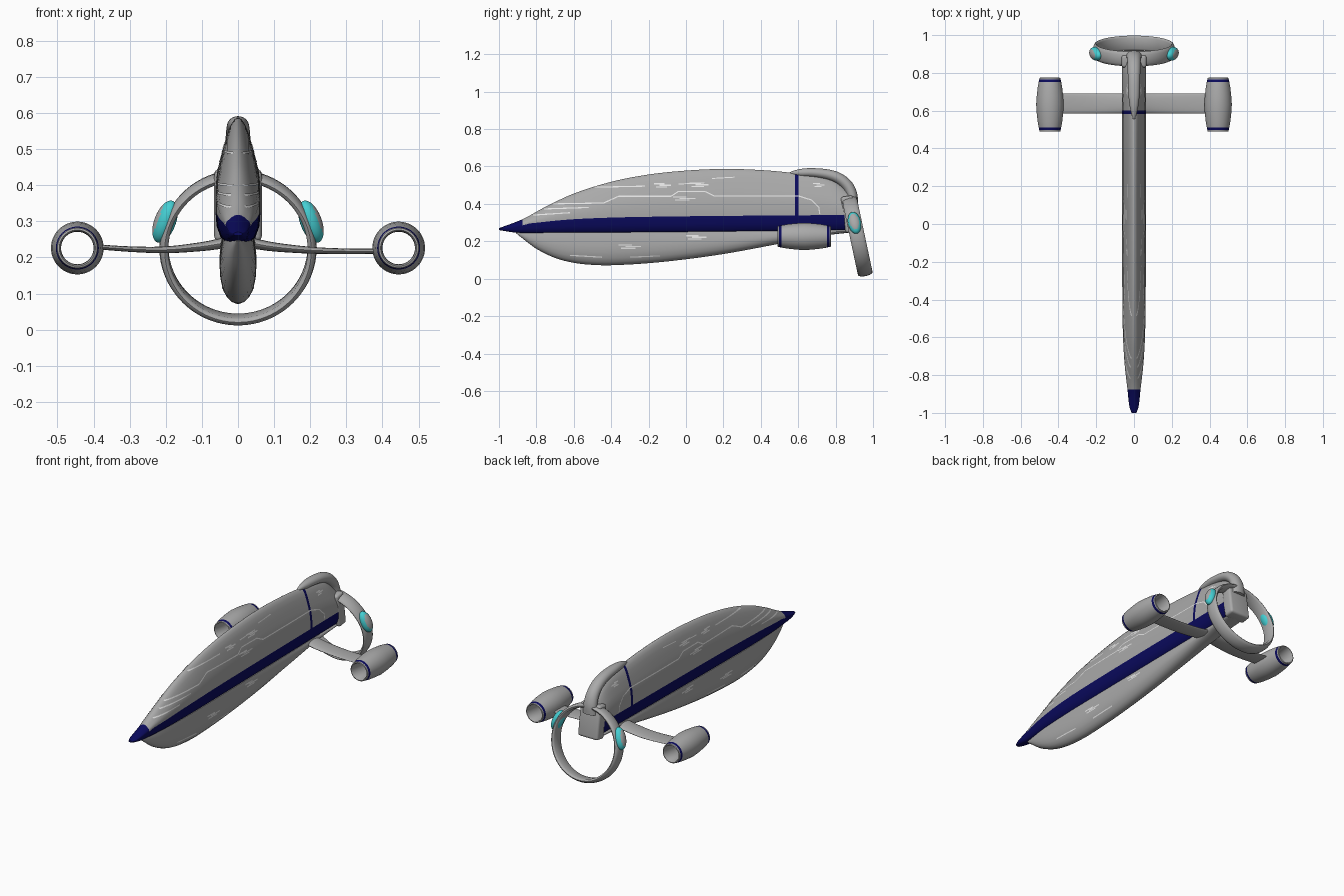
import bpy, bmesh, math
from mathutils import Matrix, Vector

if "Cube" in bpy.data.objects:
    bpy.data.objects.remove(bpy.data.objects["Cube"])

def material(name, rgb):
    m = bpy.data.materials.new(name)
    m.diffuse_color = (*rgb, 1)
    m.use_nodes = True
    m.node_tree.nodes["Principled BSDF"].inputs["Base Color"].default_value = m.diffuse_color
    return m

GREY = material("hull_grey", (0.40, 0.40, 0.40))
NAVY = material("navy_blue", (0.003, 0.003, 0.11))
CYAN = material("cyan", (0.06, 0.62, 0.65))
PALE = material("pale_line", (0.78, 0.78, 0.78))

def finish(name, bm, mats, angle=40, normals=True):
    if normals:
        bmesh.ops.recalc_face_normals(bm, faces=bm.faces[:])
    me = bpy.data.meshes.new(name)
    bm.to_mesh(me)
    bm.free()
    for m in mats:
        me.materials.append(m)
    me.shade_smooth()
    me.set_sharp_from_angle(angle=math.radians(angle))
    ob = bpy.data.objects.new(name, me)
    bpy.context.collection.objects.link(ob)
    return ob

def curve(pts):
    """Smooth height curve through (y, value) points."""
    def slope(i):
        a, b = pts[max(i - 1, 0)], pts[min(i + 1, len(pts) - 1)]
        return (b[1] - a[1]) / (b[0] - a[0])
    def f(y):
        y = min(max(y, pts[0][0]), pts[-1][0])
        i = max(k for k in range(len(pts) - 1) if pts[k][0] <= y)
        (x0, a), (x1, b) = pts[i], pts[i + 1]
        h = x1 - x0
        t = (y - x0) / h
        return (a * (1 + 2 * t) * (1 - t) ** 2 + h * slope(i) * t * (1 - t) ** 2
                + b * t * t * (3 - 2 * t) + h * slope(i + 1) * t * t * (t - 1))
    return f

def loft(name, rings, mats, rule=None, closed=False, angle=40):
    """Skin a list of point rings; rule(face centre) gives the material index."""
    bm = bmesh.new()
    vs = [[bm.verts.new(p) for p in r] for r in rings]
    n = len(vs[0])
    pairs = list(zip(vs, vs[1:])) + ([(vs[-1], vs[0])] if closed else [])
    for a, b in pairs:
        for j in range(n):
            k = (j + 1) % n
            bm.faces.new((a[j], a[k], b[k], b[j]))
    if not closed:
        bm.faces.new(vs[0])
        bm.faces.new(vs[-1])
    if rule:
        for f in bm.faces:
            f.material_index = rule(f.calc_center_median())
    return finish(name, bm, mats, angle)

def lathe(name, profile, mats, rule=None, n=64, angle=40):
    """Spin a closed (radius, y) profile around the y axis."""
    rings = []
    for i in range(n):
        a = 2 * math.pi * i / n
        rings.append([(r * math.cos(a), y, r * math.sin(a)) for r, y in profile])
    return loft(name, rings, mats, rule, True, angle)

# ---- hull shape curves
top = curve([(-1, .270), (-.87, .320), (-.75, .385), (-.6, .455), (-.4, .518), (-.2, .557), (0, .578),
             (.2, .587), (.4, .581), (.55, .568), (.7, .550), (.8, .518), (.87, .465)])
stripe = curve([(-1, .28), (-.87, .292), (-.6, .318), (-.2, .331), (.87, .341)])
base = curve([(-1, .260), (-.9, .246), (-.5, .243), (.87, .256)])
wide = curve([(-1, .012), (-.97, .024), (-.88, .034), (-.75, .049), (-.6, .058), (-.4, .062), (.87, .063)])
keel = curve([(-.91, .244), (-.87, .212), (-.8, .160), (-.7, .111), (-.6, .085), (-.5, .074), (-.4, .072),
              (-.2, .083), (0, .104), (.2, .132), (.4, .168), (.6, .207), (.75, .232), (.87, .246)])
kwide = curve([(-.91, .006), (-.85, .021), (-.75, .036), (-.6, .046), (-.4, .051), (.87, .049)])

def split(y):
    return min(stripe(y), base(y) + .55 * (top(y) - base(y)))

def upper_rows(y):
    b, s, t, w = base(y), split(y), top(y), wide(y)
    low = [(w * k, b + (s - b) * u) for u, k in ((0, .55), (.15, .78), (.5, .95))]
    high = [(w * k, s + (t - s) * u) for u, k in ((0, 1), (.2, 1), (.4, .92), (.55, .78), (.68, .64),
                                                 (.82, .48), (.92, .32), (.98, .16), (1, .05))]
    return low + high

def lower_rows(y):
    b, t, w = keel(y), base(y) + .004, kwide(y)
    return [(w * k, b + (t - b) * u) for u, k in ((0, .08), (.03, .35), (.1, .6), (.22, .82), (.4, .96),
                                                 (.6, 1), (.85, .93), (1, .85))]

def hull_ring(rows, y):
    r = rows(y)
    return [(x, y, z) for x, z in r] + [(-x, y, z) for x, z in reversed(r)]

# ---- upper hull with navy nose, side stripe and rear band
ys = sorted([-1 + 1.87 * i / 80 for i in range(81)] + [-.875, -.985, -.994, .583, .601])
def upper_rule(c):
    return 1 if c.y < -.875 or c.z < split(c.y) or .583 < c.y < .601 else 0
loft("upper_hull", [hull_ring(upper_rows, y) for y in ys], [GREY, NAVY], upper_rule, angle=50)

# ---- lower hull
loft("lower_hull", [hull_ring(lower_rows, -.91 + 1.78 * i / 70) for i in range(71)], [GREY], angle=50)

# ---- thin pale panel lines laid on the hull sides
def surface_x(rows, y, z):
    r = rows(y)
    for (x0, z0), (x1, z1) in zip(r, r[1:]):
        if z0 <= z <= z1:
            return x0 + (x1 - x0) * (z - z0) / (z1 - z0)
    return None

def panel_lines(name, rows, paths, up):
    bm = bmesh.new()
    for width, path in paths:
        pts = []
        for a, b in zip(path, path[1:]):
            a, b = Vector(a), Vector(b)
            n = max(2, int((b - a).length / .012))
            pts += [a.lerp(b, i / n) for i in range(n)]
        pts.append(Vector(path[-1]))
        for s in (1, -1):
            last = None
            for i, p in enumerate(pts):
                d = (pts[min(i + 1, len(pts) - 1)] - pts[max(i - 1, 0)]).normalized()
                nrm = Vector((-d.y, d.x)) * width / 2
                q = [p - nrm, p + nrm]
                xs = [surface_x(rows, *v) for v in q]
                if None in xs:
                    last = None
                    continue
                cur = [bm.verts.new((s * (x + .0014), v.x, v.y + up)) for x, v in zip(xs, q)]
                if last:
                    quad = (last[0], cur[0], cur[1], last[1])
                    bm.faces.new(quad if s > 0 else quad[::-1])
                last = cur
    finish(name, bm, [PALE], normals=False)

def dashes(y, z, w):
    """A small cluster of short marks."""
    return [(.007, [(y, z + .008), (y + w * .6, z + .008)]), (.007, [(y + w * .3, z), (y + w, z)]),
            (.006, [(y + w * .1, z - .009), (y + w * .75, z - .009)])]

panel_lines("upper_panel_lines", upper_rows, [
    (.006, [(-.88, .335), (-.62, .352)]),
    (.006, [(-.76, .372), (-.52, .380)]),
    (.006, [(-.76, .398), (-.44, .404), (-.36, .440), (-.08, .440), (-.04, .466), (.10, .466), (.15, .442),
            (.60, .442), (.67, .420), (.71, .380), (.715, .345)]),
    (.006, [(-.68, .452), (-.50, .488), (-.22, .494)]),
    (.005, [(-.04, .505), (.10, .512)]),
    (.005, [(.14, .535), (.26, .542)]),
] + dashes(-.17, .498, .09) + dashes(-.07, .428, .12) + dashes(.02, .502, .10) + dashes(.68, .50, .06), .001)
panel_lines("lower_panel_lines", lower_rows,
            dashes(-.36, .172, .12) + dashes(0, .222, .11) + [(.006, [(-.30, .115), (-.14, .122)]),
                                                            (.006, [(-.62, .125), (-.45, .115)])], 0)

# ---- dorsal fairing arching over the tail into the ring
path = [(.552, .562, .004, .004), (.575, .565, .012, .012), (.62, .567, .021, .022), (.68, .567, .024, .029),
        (.76, .557, .027, .032), (.82, .535, .029, .034), (.865, .495, .030, .036), (.888, .445, .029, .040),
        (.893, .39, .025, .042)]
fy, fz, fh, fw = (curve([(i, p[k]) for i, p in enumerate(path)]) for k in range(4))
rings = []
for i in range(41):
    t = i / 5
    d = Vector((fy(t + .05) - fy(t - .05), fz(t + .05) - fz(t - .05))).normalized()
    ring = []
    for j in range(24):
        a = 2 * math.pi * j / 24
        h = fh(t) * math.sin(a)
        ring.append((fw(t) * math.cos(a), fy(t) - d.y * h, fz(t) + d.x * h))
    rings.append(ring)
loft("dorsal_fairing", rings, [GREY])

# ---- mount block joining hull and ring
bm = bmesh.new()
bmesh.ops.create_cube(bm, size=1, matrix=Matrix.Translation((0, .873, .345)) @ Matrix.Rotation(math.radians(8), 4, 'X')
                      @ Matrix.Diagonal((.132, .066, .195, 1)))
bmesh.ops.bevel(bm, geom=bm.edges[:], offset=.014, segments=4, profile=.5, affect='EDGES')
finish("ring_mount", bm, [GREY])

# ---- tilted tail ring
tilt = Matrix.Translation((0, .916, .227)) @ Matrix.Rotation(math.radians(12), 4, 'X')
ring_profile = [(.193, -.030), (.197, -.037), (.203, -.040), (.209, -.037), (.215, -.024), (.218, 0),
                (.215, .024), (.209, .037), (.203, .040), (.197, .037), (.193, .030)]
lathe("tail_ring", ring_profile, [GREY], n=96).matrix_world = tilt

# ---- cyan pods on the ring, with a grey cap facing outward
for side, word in ((1, "right"), (-1, "left")):
    a = math.radians(20 if side > 0 else 160)
    bm = bmesh.new()
    bmesh.ops.create_uvsphere(bm, u_segments=32, v_segments=24, radius=1)
    for f in bm.faces:
        f.material_index = 1 if f.normal.x > .72 else 0
    bmesh.ops.transform(bm, verts=bm.verts, matrix=tilt @ Matrix.Rotation(-a, 4, 'Y')
                        @ Matrix.Translation((.215, 0, 0)) @ Matrix.Diagonal((.030, .035, .062, 1)))
    finish(word + "_pod", bm, [CYAN, GREY])

# ---- wing strut, one blade running through the hull
wz = curve([(-.40, .230), (-.3, .223), (-.2, .221), (-.1, .230), (0, .243), (.1, .229), (.2, .220), (.3, .217), (.40, .217)])
rings = []
for i in range(41):
    x = -.40 + .8 * i / 40
    u = abs(x) / .4
    h = .007 + .010 * (1 - u) ** 2
    rings.append([(x, .638 + .052 * math.cos(2 * math.pi * j / 24), wz(x) + h * math.sin(2 * math.pi * j / 24))
                  for j in range(24)])
loft("wing_strut", rings, [GREY])

# ---- hollow engines with a navy band near each end
half = [(.046, .136), (.050, .143), (.055, .141), (.0565, .134), (.0595, .121), (.065, .09), (.070, .045)]
engine_profile = ([(r, -y) for r, y in half] + [(.073, 0)] + half[::-1] + [(.045, .06), (.045, -.06)])
engine_profile = [(r, y) for r, y in engine_profile]
def band(c):
    return 1 if .121 < abs(c.y) < .134 and math.hypot(c.x, c.z) > .052 else 0
for side, word in ((1, "right"), (-1, "left")):
    ob = lathe(word + "_engine", engine_profile, [GREY, NAVY], band)
    ob.location = (side * .445, .632, .226)
